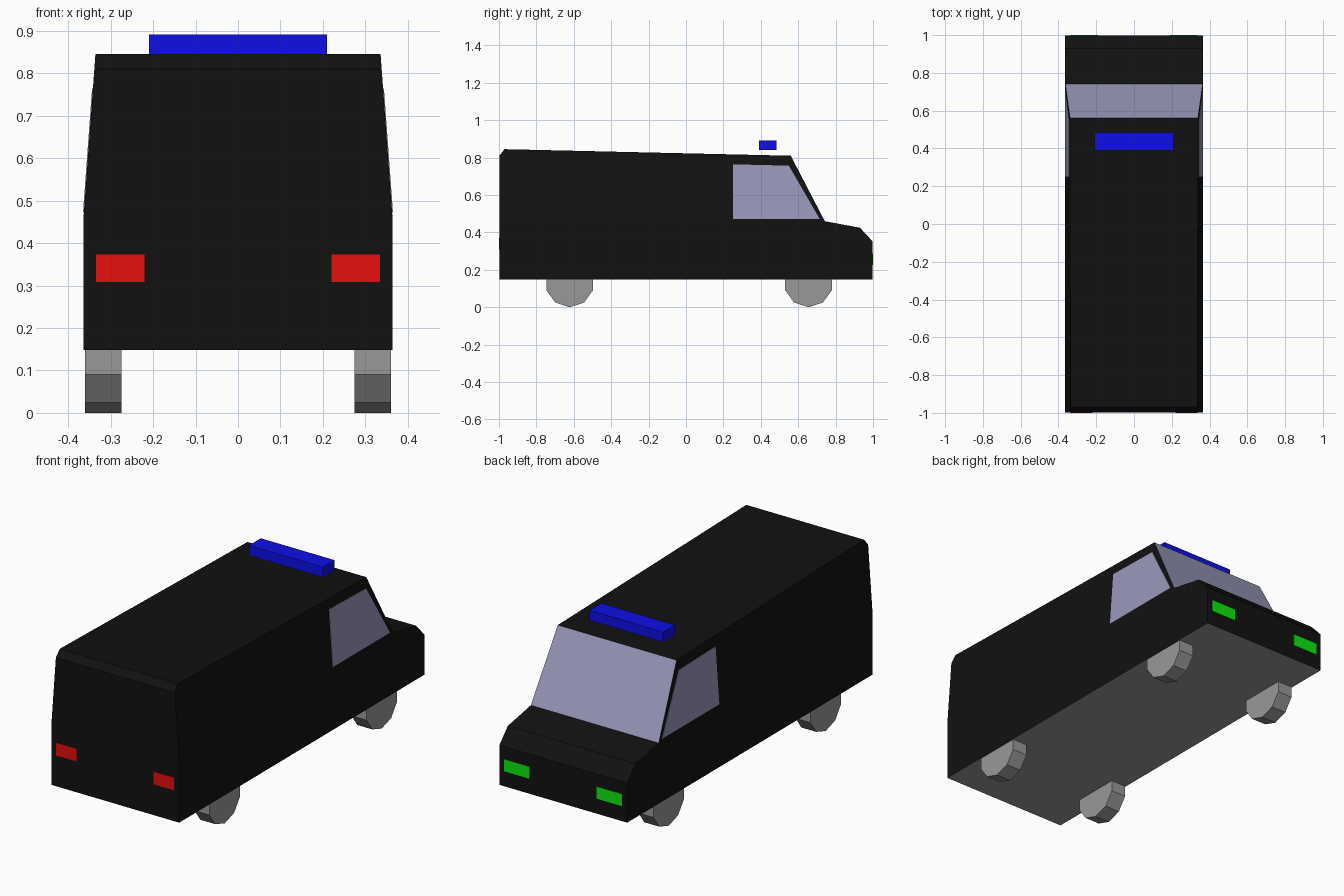
import bpy, bmesh, math
from mathutils import Matrix, Vector

if "Cube" in bpy.data.objects:
    bpy.data.objects.remove(bpy.data.objects["Cube"])


def material(name, hex_rgb):
    lin = [((c / 255 + 0.055) / 1.055) ** 2.4 if c > 10 else c / 3295 for c in hex_rgb]
    m = bpy.data.materials.new(name)
    m.diffuse_color = (*lin, 1)
    m.use_nodes = True
    m.node_tree.nodes["Principled BSDF"].inputs["Base Color"].default_value = m.diffuse_color
    return m


BLACK = material("black paint", (17, 17, 17))
GREY = material("grey rubber", (153, 153, 153))
GLASS = material("glass", (153, 153, 187))
RED = material("red light", (255, 17, 17))
GREEN = material("green light", (17, 255, 17))
BLUE = material("blue light", (17, 17, 255))


def finish(bm, name, *mats):
    bmesh.ops.recalc_face_normals(bm, faces=bm.faces)
    me = bpy.data.meshes.new(name)
    bm.to_mesh(me)
    bm.free()
    for m in mats:
        me.materials.append(m)
    ob = bpy.data.objects.new(name, me)
    bpy.context.collection.objects.link(ob)
    return ob


def prism(bm, pts, offset):
    """Closed solid: polygon pts swept along offset."""
    face = bm.faces.new([bm.verts.new(p) for p in pts])
    ext = bmesh.ops.extrude_face_region(bm, geom=[face], use_keep_orig=True)
    moved = [g for g in ext["geom"] if isinstance(g, bmesh.types.BMVert)]
    bmesh.ops.translate(bm, verts=moved, vec=offset)


def box(name, x, y, z, mat):
    bm = bmesh.new()
    prism(bm, [(x[0], y[0], z[0]), (x[1], y[0], z[0]), (x[1], y[1], z[0]), (x[0], y[1], z[0])],
          (0, 0, z[1] - z[0]))
    return finish(bm, name, mat)


HALF, BELT, TAPER = 0.364, 0.46, 0.073


def side_x(z):
    return HALF - TAPER * max(0, z - BELT)


# Body: side profile swept across, sides leaning in above the belt line
profile = [(-0.998, 0.148), (-0.998, 0.81), (-0.97, 0.845), (0.56, 0.81), (0.742, BELT),
           (0.93, 0.425), (0.998, 0.352), (0.998, 0.148)]
bm = bmesh.new()
prism(bm, [(-HALF, y, z) for y, z in profile], (2 * HALF, 0, 0))
bmesh.ops.bisect_plane(bm, geom=bm.verts[:] + bm.edges[:] + bm.faces[:],
                       plane_co=(0, 0, BELT), plane_no=(0, 0, 1), dist=1e-4)
for v in bm.verts:
    v.co.x = math.copysign(side_x(v.co.z), v.co.x)
bmesh.ops.recalc_face_normals(bm, faces=bm.faces)
for f in bm.faces:
    if f.normal.z < -0.9:
        f.material_index = 1  # underside
    elif f.normal.y > 0.8 and f.calc_center_median().z > 0.5:
        f.material_index = 2  # windscreen
finish(bm, "van_body", BLACK, GREY, GLASS)

# Light bar floating just over the roof
box("roof_light_bar", (-0.21, 0.21), (0.39, 0.485), (0.84, 0.892), BLUE)

window = [(0.25, 0.472), (0.715, 0.472), (0.55, 0.757), (0.25, 0.764)]
for s, side in ((-1, "left"), (1, "right")):
    # Side window plates following the lean of the body
    bm = bmesh.new()
    prism(bm, [(s * (side_x(z) - 0.002), y, z) for y, z in window], (s * 0.004, 0, 0))
    finish(bm, side + "_window", GLASS)

    # Lamps
    box(side + "_tail_light", sorted((s * 0.22, s * 0.335)), (-1.0, -0.994), (0.308, 0.373), RED)
    box(side + "_headlight", sorted((s * 0.19, s * 0.335)), (0.994, 1.0), (0.226, 0.288), GREEN)

    # Ten-sided wheels standing on a corner
    R = 0.131
    for y, end in ((-0.622, "tail"), (0.655, "bonnet")):
        bm = bmesh.new()
        ring = [(s * 0.275, y + R * math.sin(a), R - R * math.cos(a))
                for a in (i * math.tau / 10 for i in range(10))]
        prism(bm, ring, (s * 0.085, 0, 0))
        finish(bm, side + "_" + end + "_wheel", GREY)
